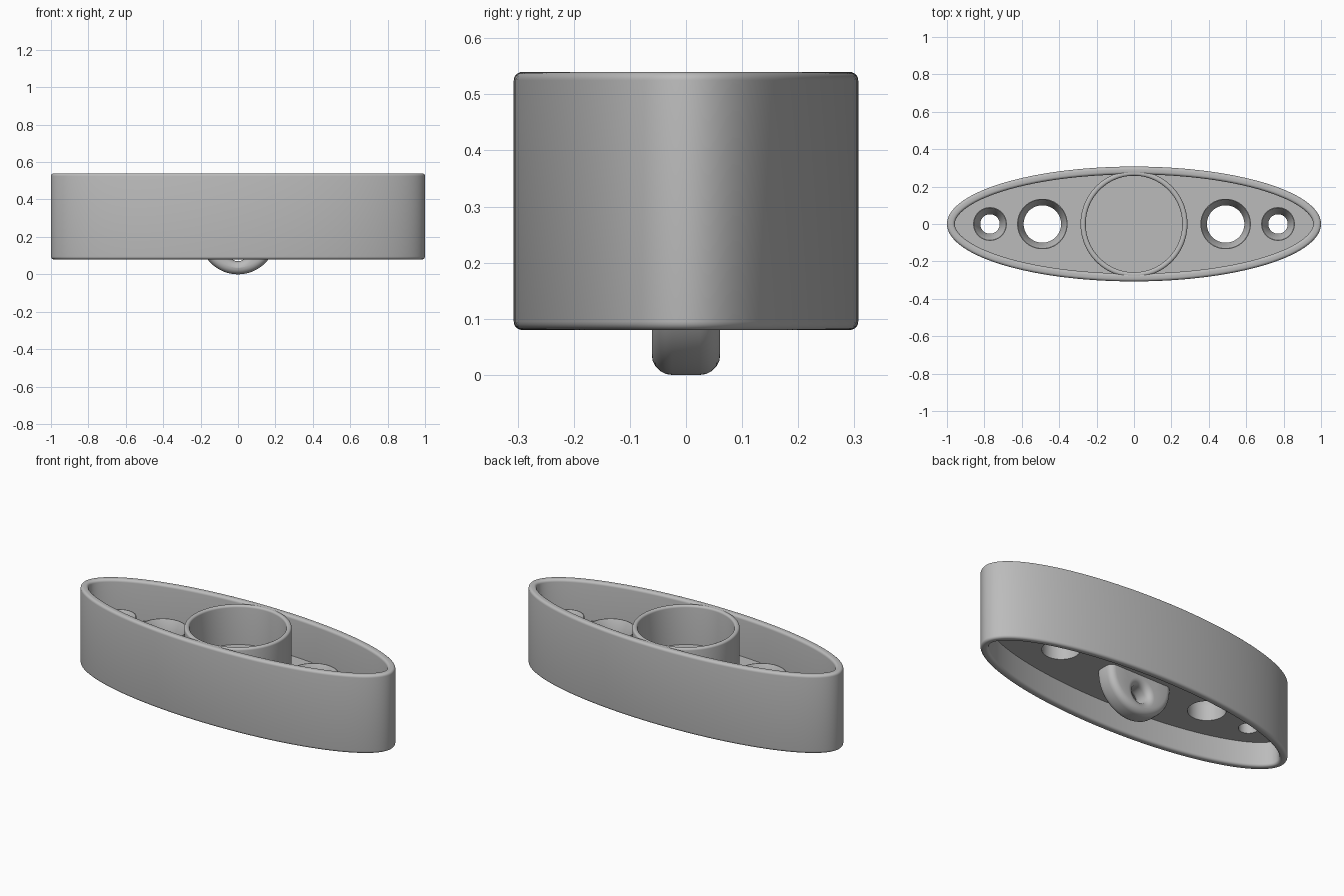
import bpy, bmesh
from math import sin, cos, pi, hypot, radians

if "Cube" in bpy.data.objects:
    bpy.data.objects.remove(bpy.data.objects["Cube"])

grey = bpy.data.materials.new("plain_grey")
grey.use_nodes = True
grey.diffuse_color = (0.5, 0.5, 0.5, 1)
grey.node_tree.nodes["Principled BSDF"].inputs["Base Color"].default_value = (0.5, 0.5, 0.5, 1)

LENGTH, WIDTH = 1.0, 0.307      # half axes of the oval
BASE, TOP = 0.08, 0.54          # oval wall bottom and top
DECK_LOW, DECK_TOP = 0.22, 0.31


def finish(name, bm):
    bmesh.ops.recalc_face_normals(bm, faces=bm.faces)
    mesh = bpy.data.meshes.new(name)
    bm.to_mesh(mesh)
    bm.free()
    mesh.materials.append(grey)
    obj = bpy.data.objects.new(name, mesh)
    bpy.context.collection.objects.link(obj)
    return obj


def smooth(obj):
    bpy.ops.object.select_all(action='DESELECT')
    obj.select_set(True)
    bpy.context.view_layer.objects.active = obj
    bpy.ops.object.shade_smooth_by_angle(angle=radians(35))


def sweep(name, profile, place, steps=96):
    """Carry a closed profile round a loop; place(point, angle) gives the position."""
    bm = bmesh.new()
    rings = [[bm.verts.new(place(p, 2 * pi * i / steps)) for p in profile] for i in range(steps)]
    n = len(profile)
    for i in range(steps):
        a, b = rings[i], rings[(i + 1) % steps]
        for j in range(n):
            k = (j + 1) % n
            bm.faces.new((a[j], a[k], b[k], b[j]))
    obj = finish(name, bm)
    smooth(obj)
    return obj


def rounded(u0, u1, v0, v1, r, low=True):
    """Rectangle with rounded top corners, and rounded low corners if wanted."""
    pts = []
    for u, v, start in ((u1, v1, 0), (u0, v1, 1), (u0, v0, 2), (u1, v0, 3)):
        if start > 1 and not low:
            pts.append((u, v))
            continue
        cu = u - r if u == u1 else u + r
        cv = v - r if v == v1 else v + r
        for s in range(6):
            t = (start + s / 5) * pi / 2
            pts.append((cu + r * cos(t), cv + r * sin(t)))
    return pts


def oval(p, t):
    """Point at distance p[0] inside the oval outline."""
    nx, ny = cos(t) / LENGTH, sin(t) / WIDTH
    size = hypot(nx, ny)
    return (LENGTH * cos(t) - p[0] * nx / size, WIDTH * sin(t) - p[0] * ny / size, p[1])


def around(x):
    return lambda p, t: (x + p[0] * cos(t), p[0] * sin(t), p[1])


# Oval wall and central cup
sweep("oval_wall", rounded(0, 0.042, BASE, TOP, 0.015), oval, 160)
sweep("cup_wall", rounded(0.258, 0.286, DECK_TOP - 0.02, TOP - 0.001, 0.012, low=False), around(0))

# Deck with four through holes
holes = [(s * x, outer, inner) for s in (-1, 1) for x, outer, inner in ((0.49, 0.135, 0.1), (0.77, 0.09, 0.052))]
bm = bmesh.new()
loops = [[bm.verts.new(oval((0.02, z), 2 * pi * i / 160)) for i in range(160)] for z in (DECK_LOW, DECK_TOP)]
for loop in loops:
    bm.faces.new(loop)
for i in range(160):
    k = (i + 1) % 160
    bm.faces.new((loops[0][i], loops[0][k], loops[1][k], loops[1][i]))
deck = finish("deck", bm)
for x, outer, inner in holes:
    bpy.ops.mesh.primitive_cylinder_add(vertices=96, radius=inner, depth=0.4, location=(x, 0, 0.27))
    cutter = bpy.context.object
    cutter.name = "hole_cutter"
    cutter.hide_render = True
    cutter.hide_set(True)
    cut = deck.modifiers.new("hole", 'BOOLEAN')
    cut.object = cutter
    cut.operation = 'DIFFERENCE'
    cut.solver = 'EXACT'
# Apply the cuts and drop the cutters
cut_mesh = bpy.data.meshes.new_from_object(deck.evaluated_get(bpy.context.evaluated_depsgraph_get()))
deck.modifiers.clear()
deck.data = cut_mesh
for obj in [o for o in bpy.data.objects if o.name.startswith("hole_cutter")]:
    bpy.data.objects.remove(obj)
smooth(deck)

# Raised bosses with funnel mouths
for x, outer, inner in holes:
    boss = [(outer, DECK_TOP - 0.02), (outer, 0.39), (outer - 0.004, 0.39),
            (inner, DECK_TOP + 0.02), (inner, DECK_TOP - 0.02)]
    sweep("hole_boss", boss, around(x))

# Hanging lug: round tab with a rounded eye, its top buried in the deck
LUG_Z, LUG_R, EYE_Z, EYE_R, HALF = 0.206, 0.206, 0.12, 0.05, 0.061


def lug(p, t):
    d, y = p
    if d < 0.06:
        r, z = LUG_R - d, LUG_Z
    else:
        r, z = EYE_R + 0.12 - d, EYE_Z
    return (r * cos(t), y, min(z + r * sin(t), 0.27))


sweep("lug", rounded(0, 0.12, -HALF, HALF, 0.036), lug)
